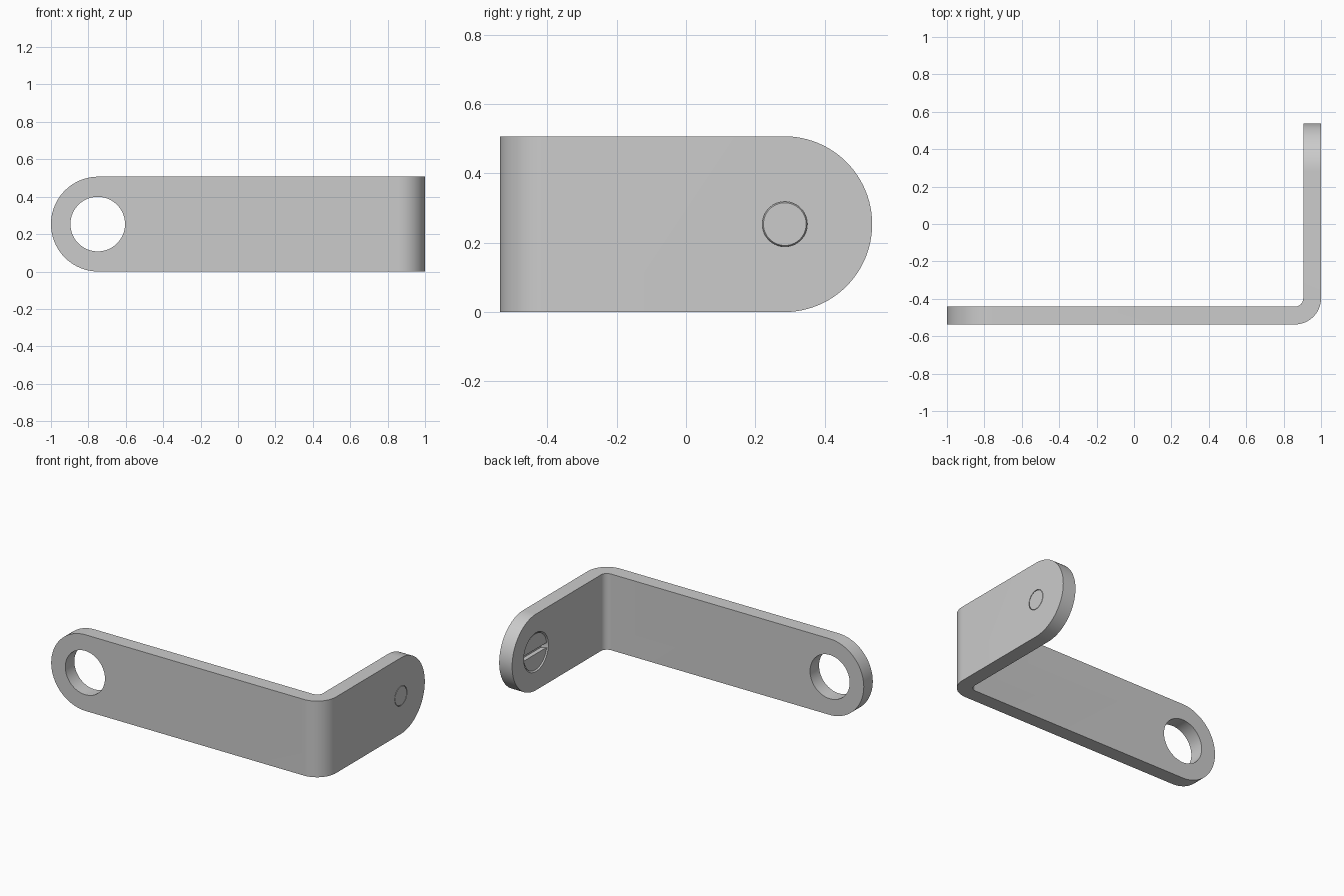
import bpy, bmesh, math
from mathutils import Matrix

if "Cube" in bpy.data.objects:
    bpy.data.objects.remove(bpy.data.objects["Cube"])

H, T, W = 0.507, 0.095, 0.537      # strip height, thickness, half depth
R = H / 2
PIVOT_Y, PIVOT_Z = 0.285, R        # screw centre


def arc(cx, cy, r, a0, a1, n):
    return [(cx + r * math.cos(math.radians(a0 + (a1 - a0) * i / n)),
             cy + r * math.sin(math.radians(a0 + (a1 - a0) * i / n))) for i in range(n + 1)]


def finish(name, bm):
    bmesh.ops.recalc_face_normals(bm, faces=bm.faces[:])
    me = bpy.data.meshes.new(name)
    bm.to_mesh(me)
    bm.free()
    ob = bpy.data.objects.new(name, me)
    bpy.context.collection.objects.link(ob)
    return ob


def prism(name, pts, lo, hi, place):
    """Extrude a 2D outline from lo to hi; place maps (u, v, depth) to xyz."""
    bm = bmesh.new()
    a = [bm.verts.new(place(u, v, lo)) for u, v in pts]
    b = [bm.verts.new(place(u, v, hi)) for u, v in pts]
    n = len(pts)
    bm.faces.new(a)
    bm.faces.new(b)
    for i in range(n):
        bm.faces.new((a[i], a[(i + 1) % n], b[(i + 1) % n], b[i]))
    return finish(name, bm)


def cone_x(name, x0, r0, x1, r1):
    """Cone frustum along x, centred on the screw."""
    bm = bmesh.new()
    mat = Matrix.Translation(((x0 + x1) / 2, PIVOT_Y, PIVOT_Z)) @ Matrix.Rotation(math.pi / 2, 4, 'Y')
    bmesh.ops.create_cone(bm, cap_ends=True, segments=64, radius1=r0, radius2=r1,
                          depth=x1 - x0, matrix=mat)
    return finish(name, bm)


def cut(ob, tool, op='DIFFERENCE'):
    tool.hide_render = True
    bpy.context.view_layer.objects.active = ob
    m = ob.modifiers.new('cut', 'BOOLEAN')
    m.object, m.operation, m.solver = tool, op, 'EXACT'
    bpy.ops.object.modifier_apply(modifier=m.name)
    bpy.data.objects.remove(tool)


def smooth(ob):
    bpy.ops.object.select_all(action='DESELECT')
    ob.select_set(True)
    bpy.context.view_layer.objects.active = ob
    bpy.ops.object.shade_smooth_by_angle(angle=math.radians(30))


def xz(u, v, d): return (u, d, v)
def yz(u, v, d): return (d, u, v)
def xy(u, v, d): return (u, v, d)


# Bent strip: L profile with a rounded corner
ro, ri = 0.14, 0.045
profile = ([(-1, -W)] + arc(1 - ro, -W + ro, ro, -90, 0, 16) + [(1, W), (1 - T, W)]
           + arc(1 - ro, -W + ro, ri, 0, -90, 16) + [(-1, -W + T)])
bracket = prism('bracket', profile, 0, H, xy)

# Rounded ends of both legs
cut(bracket, prism('long_end', arc(-1 + R, R, R, 90, 270, 48) + [(1.3, 0), (1.3, H)],
                   -1, 1, xz), 'INTERSECT')
cut(bracket, prism('short_end', arc(W - R, R, R, -90, 90, 48) + [(-1, H), (-1, 0)],
                   -2, 2, yz), 'INTERSECT')

# Large hole in the long leg
cut(bracket, prism('hole', arc(-0.75, R, 0.146, 0, 360, 64)[:-1], -0.7, -0.3, xz))

# Countersunk screw seat through the short leg
face = 1 - T
cut(bracket, cone_x('seat', face - 0.01, 0.136, 1.005, 0.0615))
smooth(bracket)

# Slotted countersunk screw, flush with the outer face
screw = cone_x('screw', face + 0.006, 0.120, 1.0, 0.0615)
sw = 0.016
cut(screw, prism('slot', [(0, R - sw), (0.6, R - sw), (0.6, R + sw), (0, R + sw)],
                 face - 0.05, face + 0.035, yz))
smooth(screw)
